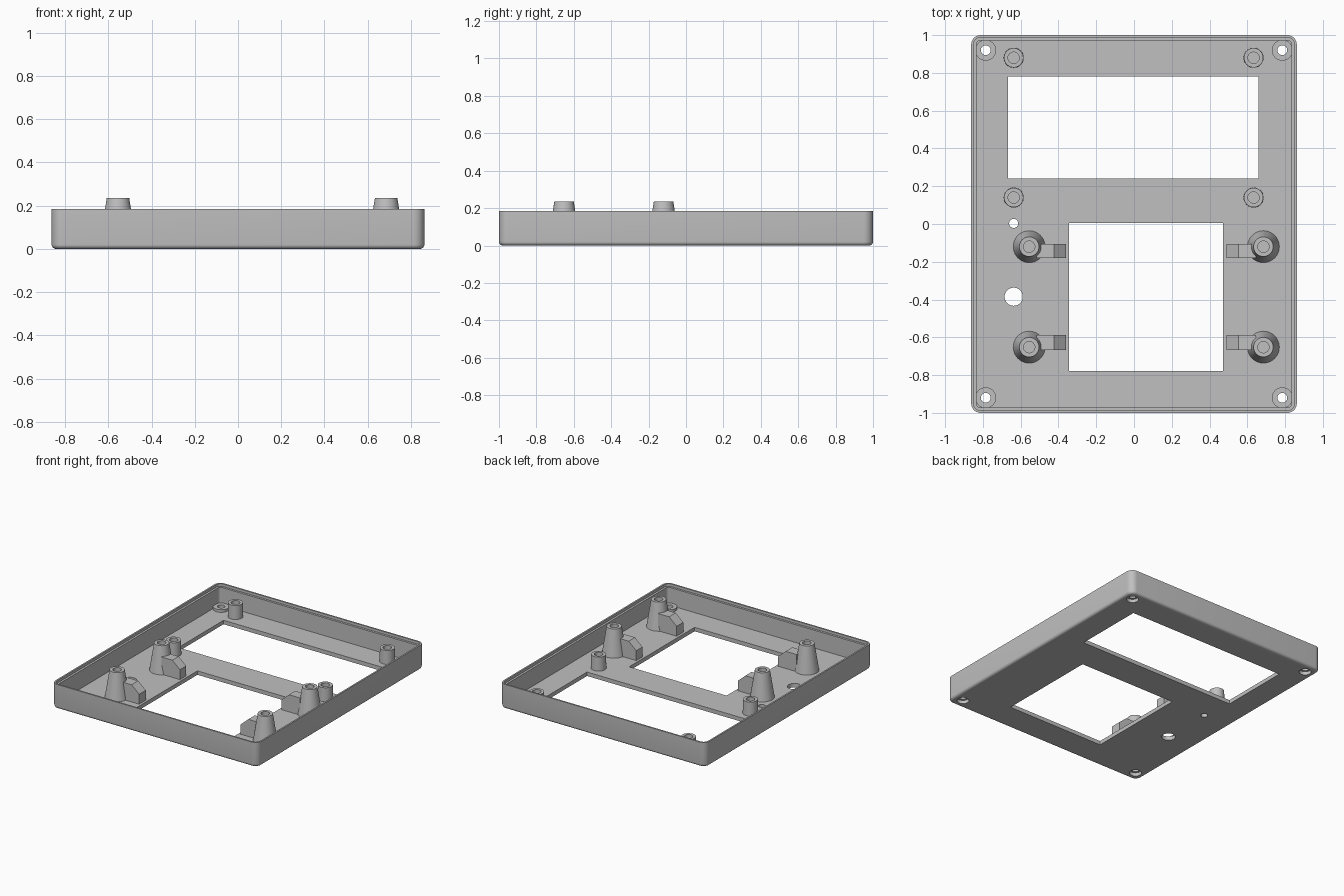
import bpy, bmesh, math
from mathutils import Vector

cube = bpy.data.objects.get("Cube")
if cube:
    bpy.data.objects.remove(cube, do_unlink=True)

grey = bpy.data.materials.new("plain grey")
grey.use_nodes = True
colour = (0.53, 0.53, 0.53, 1)
grey.diffuse_color = colour
grey.node_tree.nodes["Principled BSDF"].inputs["Base Color"].default_value = colour

HALF_X, HALF_Y, HEIGHT, FLOOR, CORNER = 0.862, 1.0, 0.185, 0.03, 0.05


def finish(name, bm):
    bmesh.ops.recalc_face_normals(bm, faces=bm.faces)
    mesh = bpy.data.meshes.new(name)
    bm.to_mesh(mesh)
    bm.free()
    mesh.materials.append(grey)
    ob = bpy.data.objects.new(name, mesh)
    bpy.context.collection.objects.link(ob)
    return ob


def loft(bm, rings):
    """Skin a stack of equal point loops and cap both ends."""
    loops = [[bm.verts.new(p) for p in ring] for ring in rings]
    for a, b in zip(loops, loops[1:]):
        for i in range(len(a)):
            j = (i + 1) % len(a)
            bm.faces.new((a[i], a[j], b[j], b[i]))
    bm.faces.new(loops[0])
    bm.faces.new(loops[-1])


def turned(bm, x, y, profile, sides=40):
    """Lathe a (radius, z) profile about a vertical axis."""
    angles = [2 * math.pi * i / sides for i in range(sides)]
    loft(bm, [[(x + r * math.cos(a), y + r * math.sin(a), z) for a in angles]
              for r, z in profile])


def rounded_rect(inset, z, steps=8):
    r = CORNER - inset
    pts = []
    for q, (sx, sy) in enumerate([(1, 1), (-1, 1), (-1, -1), (1, -1)]):
        for i in range(steps + 1):
            a = math.pi / 2 * (q + i / steps)
            pts.append((sx * (HALF_X - CORNER) + r * math.cos(a),
                        sy * (HALF_Y - CORNER) + r * math.sin(a), z))
    return pts


def box(bm, x0, x1, y0, y1, z0, z1):
    loft(bm, [[(x0, y0, z), (x1, y0, z), (x1, y1, z), (x0, y1, z)] for z in (z0, z1)])


def cut(ob, cutter):
    mod = ob.modifiers.new("cut", 'BOOLEAN')
    mod.operation, mod.solver, mod.object = 'DIFFERENCE', 'EXACT', cutter
    bpy.context.view_layer.update()
    mesh = bpy.data.meshes.new_from_object(ob.evaluated_get(bpy.context.evaluated_depsgraph_get()))
    ob.modifiers.clear()
    ob.data = mesh


# Tray: rounded bottom edge, outer wall, stepped rim, inner wall, floor
fillet = 0.02
rings = []
for i in range(6):
    a = math.pi / 2 * i / 5
    rings.append(rounded_rect(fillet * (1 - math.sin(a)), fillet * (1 - math.cos(a))))
for inset, z in [(0, HEIGHT), (0.012, HEIGHT), (0.012, 0.165), (0.028, 0.165), (0.028, FLOOR)]:
    rings.append(rounded_rect(inset, z))
bm = bmesh.new()
loft(bm, rings)
tray = finish("tray", bm)

# Corner screw bosses
corners = [(sx * 0.785, sy * 0.92) for sx in (-1, 1) for sy in (-1, 1)]
bm = bmesh.new()
for x, y in corners:
    turned(bm, x, y, [(0.055, 0.02), (0.055, 0.05)])
bosses = finish("corner_bosses", bm)

# Cutter: two windows, two round holes, counterbored screw holes
bm = bmesh.new()
box(bm, -0.667, 0.66, 0.24, 0.78, -0.1, 0.1)
box(bm, -0.343, 0.472, -0.777, 0.005, -0.1, 0.1)
for y, r in [(0.003, 0.024), (-0.385, 0.048)]:
    turned(bm, -0.637, y, [(r, -0.1), (r, 0.1)])
for x, y in corners:
    turned(bm, x, y, [(0.042, -0.1), (0.042, 0.026), (0.026, 0.026), (0.026, 0.1)])
cutter = finish("cutter", bm)
cutter.hide_render = True
cut(tray, cutter)
cut(bosses, cutter)
bpy.data.objects.remove(cutter, do_unlink=True)

# Short standoffs around the upper window
bm = bmesh.new()
for x in (-0.637, 0.633):
    for y in (0.14, 0.88):
        turned(bm, x, y, [(0.053, 0.02), (0.051, 0.135), (0.03, 0.135), (0.03, 0.035)])
standoffs = finish("standoffs", bm)

# Tall tapered posts and their bracing blocks beside the lower window
posts, blocks = bmesh.new(), bmesh.new()
for x, tip in [(-0.555, -0.36), (0.685, 0.49)]:
    s = 1 if tip > x else -1
    for y, y0, y1 in [(-0.12, -0.18, -0.105), (-0.652, -0.667, -0.588)]:
        turned(posts, x, y, [(0.086, 0.02), (0.052, 0.235), (0.03, 0.235), (0.03, 0.04)])
        outline = [(x + s * 0.04, 0.02), (tip, 0.02), (tip, 0.105),
                   (tip - s * 0.063, 0.16), (x + s * 0.04, 0.16)]
        loft(blocks, [[(px, yy, pz) for px, pz in outline] for yy in (y0, y1)])
tall_posts = finish("tall_posts", posts)
finish("bracing_blocks", blocks)

# Smooth round walls, keep edges crisp
bpy.ops.object.select_all(action='DESELECT')
for ob in (tray, bosses, standoffs, tall_posts):
    ob.select_set(True)
    bpy.context.view_layer.objects.active = ob
bpy.ops.object.shade_smooth_by_angle(angle=math.radians(30))
